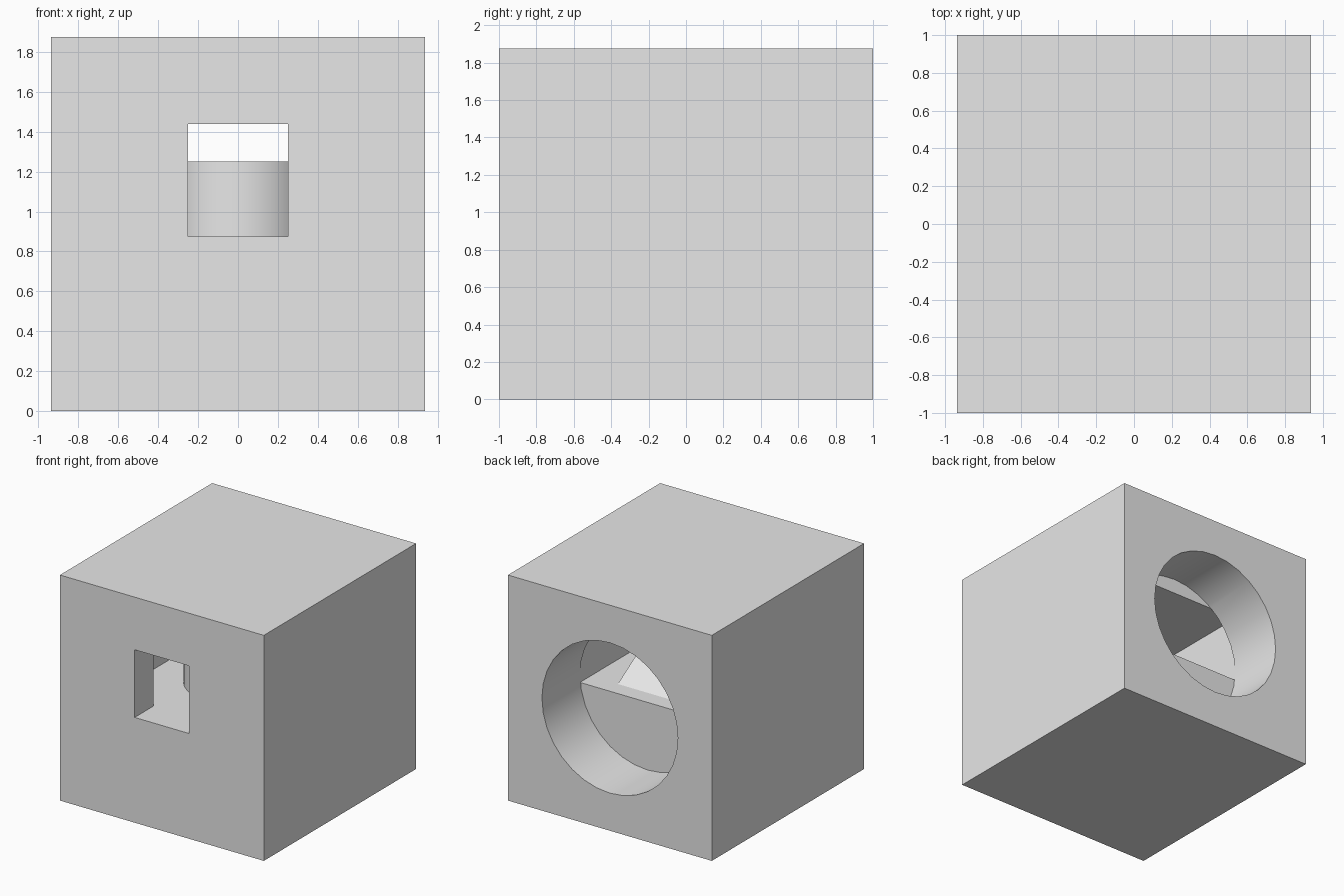
import bpy, bmesh, math
from mathutils import Vector

cube = bpy.data.objects.get("Cube")
if cube:
    bpy.data.objects.remove(cube, do_unlink=True)

grey = bpy.data.materials.new("plain_grey")
grey.use_nodes = True
grey.diffuse_color = (0.8, 0.8, 0.8, 1)
grey.node_tree.nodes["Principled BSDF"].inputs["Base Color"].default_value = (0.8, 0.8, 0.8, 1)

FLOOR, CEILING = 0.875, 1.4375


def make_object(name, bm):
    bmesh.ops.recalc_face_normals(bm, faces=bm.faces)
    mesh = bpy.data.meshes.new(name)
    bm.to_mesh(mesh)
    bm.free()
    mesh.materials.append(grey)
    obj = bpy.data.objects.new(name, mesh)
    bpy.context.collection.objects.link(obj)
    return obj


def prism(outline, bottom, top):
    """Extrude a plan outline between two heights."""
    bm = bmesh.new()
    face = bm.faces.new([bm.verts.new((x, y, bottom)) for x, y in outline])
    moved = bmesh.ops.extrude_face_region(bm, geom=[face])["geom"]
    verts = [v for v in moved if isinstance(v, bmesh.types.BMVert)]
    bmesh.ops.translate(bm, verts=verts, vec=(0, 0, top - bottom))
    return bm


def mirrored(half):
    """Close a half outline across x = 0."""
    return half + [(-x, y) for x, y in reversed(half)]


def select_only(obj):
    bpy.ops.object.select_all(action="DESELECT")
    obj.select_set(True)
    bpy.context.view_layer.objects.active = obj


def cut(target, cutter):
    cutter.hide_render = True
    mod = target.modifiers.new("cut", "BOOLEAN")
    mod.operation, mod.solver, mod.object = "DIFFERENCE", "EXACT", cutter
    select_only(target)
    bpy.ops.object.modifier_apply(modifier=mod.name)
    bpy.data.objects.remove(cutter, do_unlink=True)


# Outer block
housing = make_object("housing", prism(mirrored([(0.9375, -1), (0.9375, 1)]), 0, 1.875))

# Front slot opening into a wide inner chamber
chamber = mirrored([(0.25, -1.1), (0.25, -0.75), (0.625, -0.75), (0.625, 0.502)])
cut(housing, make_object("chamber_cutter", prism(chamber, FLOOR, CEILING)))

# Round opening in the back
bpy.ops.mesh.primitive_cylinder_add(vertices=32, radius=0.625, depth=0.6,
                                    location=(0, 0.8, 0.9375), rotation=(math.pi / 2, 0, 0))
cut(housing, bpy.context.object)

# Inner block: round front, flat top, ramp down to the back
R, CY, BACK, CREST, TOP = 0.375, -0.0625, 0.36, -0.25, 1.25
steps = 24
arc = [(R * math.cos(math.pi * i / steps), CY - R * math.sin(math.pi * i / steps))
       for i in range(steps + 1)]
bm = prism(arc + [(-R, BACK), (R, BACK)], FLOOR - 0.01, TOP)
cut_result = bmesh.ops.bisect_plane(
    bm, geom=bm.verts[:] + bm.edges[:] + bm.faces[:], dist=1e-5,
    plane_co=(0, BACK, FLOOR), plane_no=Vector((0, TOP - FLOOR, BACK - CREST)).normalized(),
    clear_outer=True)
rim = [e for e in bm.edges if e.is_boundary]
bmesh.ops.holes_fill(bm, edges=rim, sides=0)
ramp_block = make_object("ramp_block", bm)

for obj in (housing, ramp_block):
    select_only(obj)
    bpy.ops.object.shade_smooth_by_angle(angle=math.radians(30))
